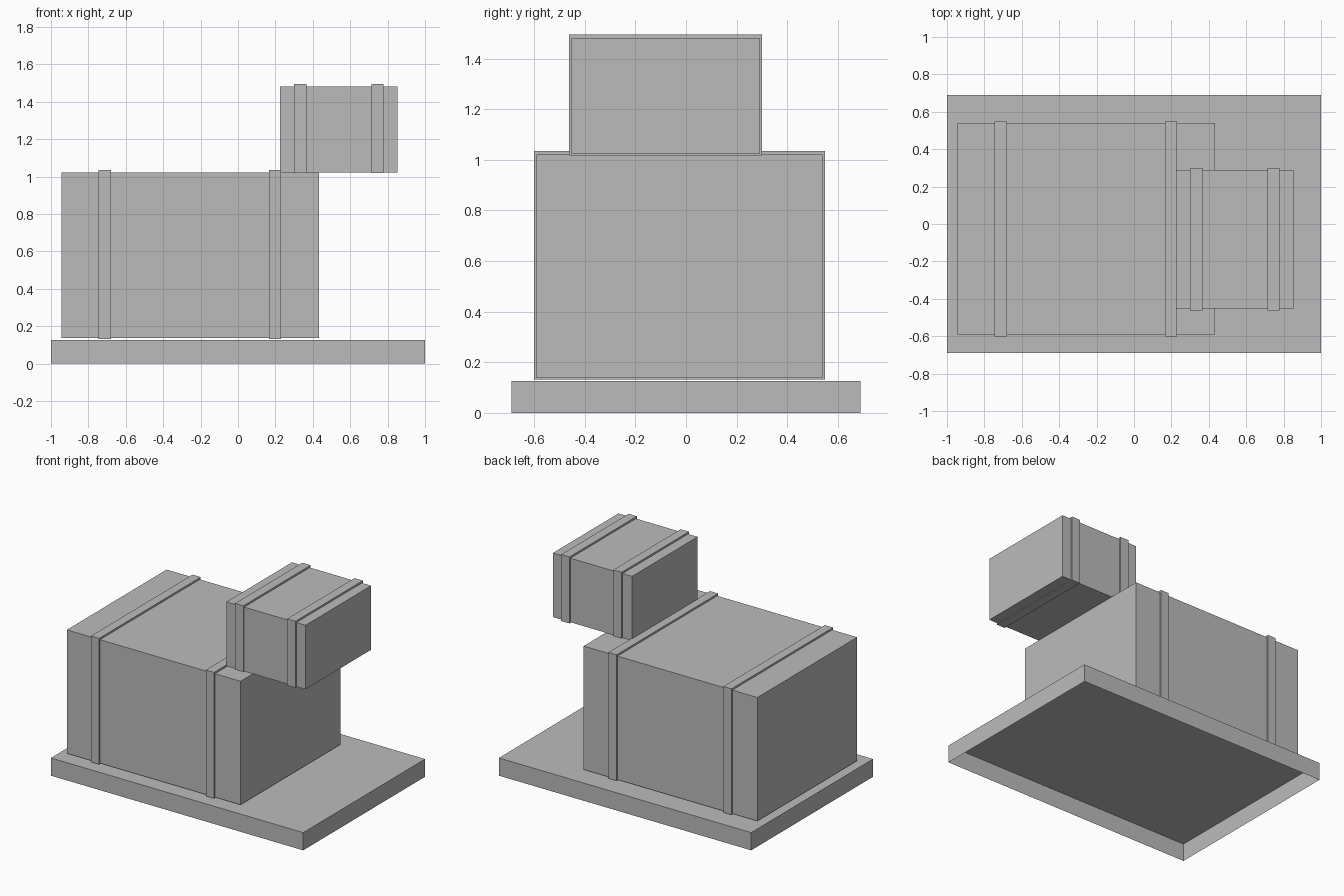
import bpy
import bmesh
from mathutils import Vector

cube = bpy.data.objects.get("Cube")
if cube:
    bpy.data.objects.remove(cube, do_unlink=True)

grey = bpy.data.materials.new("plain_grey")
grey.use_nodes = True
COLOUR = (0.5, 0.5, 0.5, 1.0)
grey.diffuse_color = COLOUR
grey.node_tree.nodes["Principled BSDF"].inputs["Base Color"].default_value = COLOUR


def box(name, low, high, open_bottom=False):
    """Flat-sided box between two corners, optionally without its underside."""
    low, high = Vector(low), Vector(high)
    bm = bmesh.new()
    bmesh.ops.create_cube(bm, size=1)
    for v in bm.verts:
        v.co = (low + high) / 2 + v.co * (high - low)
    bm.normal_update()
    if open_bottom:
        under = [f for f in bm.faces if f.normal.z < -0.5]
        bmesh.ops.delete(bm, geom=under, context='FACES')
    mesh = bpy.data.meshes.new(name)
    bm.to_mesh(mesh)
    bm.free()
    mesh.materials.append(grey)
    obj = bpy.data.objects.new(name, mesh)
    bpy.context.collection.objects.link(obj)


def strapped_crate(name, low, high, strap_starts, width=0.065):
    """Crate with raised bands wrapped around it."""
    box(name, low, high)
    for side, x in zip(("right", "left"), strap_starts):
        box(f"{name}_{side}_strap",
            (x, low[1] - 0.01, low[2] - 0.005),
            (x + width, high[1] + 0.01, high[2] + 0.013))


# Hollow pallet, open underneath
box("pallet", (-1, -0.69, 0), (1, 0.69, 0.127), open_bottom=True)

# Large crate on the pallet, small crate overhanging its top
strapped_crate("large_crate", (-0.943, -0.591, 0.137), (0.434, 0.539, 1.022), (-0.745, 0.166))
strapped_crate("small_crate", (0.225, -0.452, 1.023), (0.852, 0.29, 1.482), (0.3, 0.713), 0.066)
